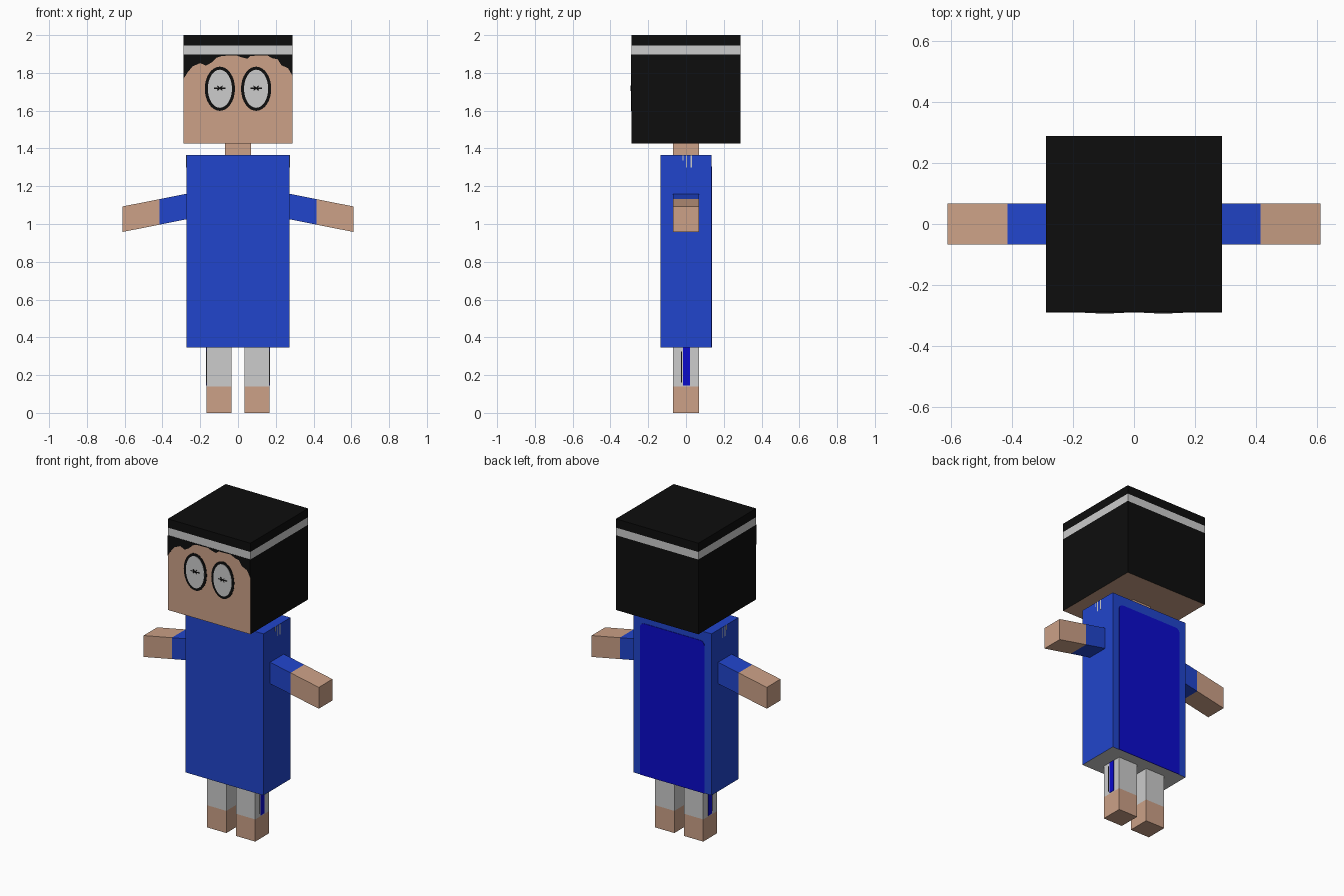
import bpy, bmesh, math
from mathutils import Vector

if "Cube" in bpy.data.objects:
    bpy.data.objects.remove(bpy.data.objects["Cube"])


def lin(c):
    c /= 255
    return c / 12.92 if c <= 0.04045 else ((c + 0.055) / 1.055) ** 2.4


# Flat colours
COLOURS = {"black": (13, 13, 13), "skin": (204, 161, 135), "light_grey": (204, 204, 204),
           "blue": (33, 69, 204), "dark_blue": (11, 11, 204)}
NAMES = list(COLOURS)
MATS = []
for key, rgb in COLOURS.items():
    m = bpy.data.materials.new(key)
    m.diffuse_color = (*[lin(c) for c in rgb], 1)
    m.use_nodes = True
    m.node_tree.nodes["Principled BSDF"].inputs["Base Color"].default_value = m.diffuse_color
    MATS.append(m)


def finish(name, bm, rule):
    """Recalculate normals, colour faces by rule(centre, normal), make object."""
    bmesh.ops.recalc_face_normals(bm, faces=bm.faces)
    bm.normal_update()
    used = []
    for f in bm.faces:
        c = rule(f.calc_center_median(), f.normal)
        if c not in used:
            used.append(c)
        f.material_index = used.index(c)
    me = bpy.data.meshes.new(name)
    bm.to_mesh(me)
    bm.free()
    for c in used:
        me.materials.append(MATS[NAMES.index(c)])
    ob = bpy.data.objects.new(name, me)
    bpy.context.collection.objects.link(ob)
    return ob


def box(name, lo, hi, rule, cuts=(), axis=2, warp=None):
    """Box between two corners, cut across an axis at the given positions."""
    bm = bmesh.new()
    bmesh.ops.create_cube(bm, size=1)
    lo, hi = Vector(lo), Vector(hi)
    for v in bm.verts:
        v.co = Vector([lo[i] + (v.co[i] + 0.5) * (hi[i] - lo[i]) for i in range(3)])
    for c in cuts:
        co, no = Vector(), Vector()
        co[axis], no[axis] = c, 1
        bmesh.ops.bisect_plane(bm, geom=bm.verts[:] + bm.edges[:] + bm.faces[:],
                               plane_co=co, plane_no=no)
    if warp:
        for v in bm.verts:
            v.co = warp(v.co)
    return finish(name, bm, rule)


def plate(name, pts, origin, u, n, colour, thick=0.003):
    """Thin upright plate: 2D outline (along u, z) raised along n."""
    bm = bmesh.new()
    o, u, n = Vector(origin), Vector(u), Vector(n)
    f = bm.faces.new([bm.verts.new(o + u * a + Vector((0, 0, b))) for a, b in pts])
    ext = bmesh.ops.extrude_face_region(bm, geom=[f], use_keep_orig=True)
    for v in ext["geom"]:
        if isinstance(v, bmesh.types.BMVert):
            v.co += n * thick
    return finish(name, bm, lambda c, nn: colour)


def rect(a0, a1, b0, b1):
    return [(a0, b0), (a1, b0), (a1, b1), (a0, b1)]


def ellipse(cx, cz, rx, rz, n=32):
    return [(cx + rx * math.cos(2 * math.pi * i / n), cz + rz * math.sin(2 * math.pi * i / n))
            for i in range(n)]


# Head: headband all round, skin face and underside, hair elsewhere
H, BAND0, BAND1 = 0.288, 1.897, 1.945


def head_rule(c, n):
    if n.z < -0.5:
        return "skin"
    if abs(n.z) < 0.5 and BAND0 < c.z < BAND1:
        return "light_grey"
    return "skin" if n.y < -0.5 and c.z < BAND0 else "black"


box("head", (-H, -H, 1.425), (H, H, 2), head_rule, (BAND0, BAND1))

# Scalloped hairline on the forehead
FRONT = dict(origin=(0, -H, 0), u=(1, 0, 0), n=(0, -1, 0))
hair = [(-H, 1.77), (-0.265, 1.805), (-0.24, 1.835), (-0.20, 1.852), (-0.17, 1.838),
        (-0.14, 1.855), (-0.115, 1.88), (-0.085, 1.89), (-0.01, 1.893), (0.02, 1.882),
        (0.05, 1.875), (0.065, 1.89), (0.155, 1.893), (0.18, 1.878), (0.21, 1.872),
        (0.23, 1.84), (0.265, 1.825), (H, 1.785), (H, BAND0), (-H, BAND0)]
plate("front_hair", hair, colour="black", thick=0.002, **FRONT)

# Eyes: dark rim, pale oval, small star pupil
for side, s in (("left", -1), ("right", 1)):
    cx, cz = s * 0.096, 1.716
    plate(side + "_eye_rim", ellipse(cx, cz, 0.08, 0.117), colour="black", thick=0.002, **FRONT)
    plate(side + "_eye", ellipse(cx, cz, 0.064, 0.101), colour="light_grey", thick=0.004, **FRONT)
    for i, (ang, ln) in enumerate(((0, 0.03), (40, 0.018), (-40, 0.018))):
        ca, sa = math.cos(math.radians(ang)), math.sin(math.radians(ang))
        bar = [(cx + a * ca - b * sa, cz + 0.003 + a * sa + b * ca)
               for a, b in rect(-ln, ln, -0.003, 0.003)]
        plate(f"{side}_pupil_ray_{i}", bar, colour="black", thick=0.005 + i * 0.0002, **FRONT)

# Neck and body
box("neck", (-0.068, -0.068, 1.36), (0.068, 0.068, 1.43), lambda c, n: "skin")
box("body", (-0.272, -0.135, 0.345), (0.272, 0.135, 1.365),
    lambda c, n: "light_grey" if n.z < -0.5 else "blue")

# Back panel with rounded top corners
arc = [(0.03 * math.cos(math.pi / 2 * i / 5), 0.03 * math.sin(math.pi / 2 * i / 5)) for i in range(6)]
panel = [(-0.225, 0.345), (0.225, 0.345)]
panel += [(0.195 + a, 1.275 + b) for a, b in arc]
panel += [(-0.195 - a, 1.275 + b) for a, b in reversed(arc)]
plate("back_panel", panel, (0, 0.135, 0), (1, 0, 0), (0, 1, 0), "dark_blue")

for side, s in (("left", -1), ("right", 1)):
    # Sloping arm with short sleeve
    xs = sorted((s * 0.265, s * 0.612))
    box(side + "_arm", (xs[0], -0.068, 1.025), (xs[1], 0.068, 1.16),
        lambda c, n: "blue" if abs(c.x) < 0.415 else "skin", (s * 0.415,), 0,
        lambda p: Vector((p.x, p.y, p.z - (abs(p.x) - 0.272) * 0.198)))
    # Leg with bare foot
    xs = sorted((s * 0.034, s * 0.168))
    box(side + "_leg", (xs[0], -0.068, 0), (xs[1], 0.068, 0.35),
        lambda c, n: "light_grey" if c.z > 0.14 and n.z > -0.5 else "skin", (0.14,))
    # Stripes down the outer leg
    out = dict(u=(0, 1, 0), n=(s, 0, 0), thick=0.002)
    plate(side + "_leg_stripe", rect(-0.016, 0.02, 0.145, 0.345), (s * 0.168, 0, 0),
          colour="dark_blue", **out)
    plate(side + "_leg_line", rect(-0.027, -0.022, 0.16, 0.325), (s * 0.168, 0, 0),
          colour="black", **out)
    # Pale shoulder streaks
    for i, (y, z) in enumerate(((-0.015, 1.335), (0.002, 1.3), (0.028, 1.3))):
        plate(f"{side}_shoulder_streak_{i}", rect(y - 0.003, y + 0.003, z, 1.365),
              (s * 0.272, 0, 0), colour="light_grey", **out)
